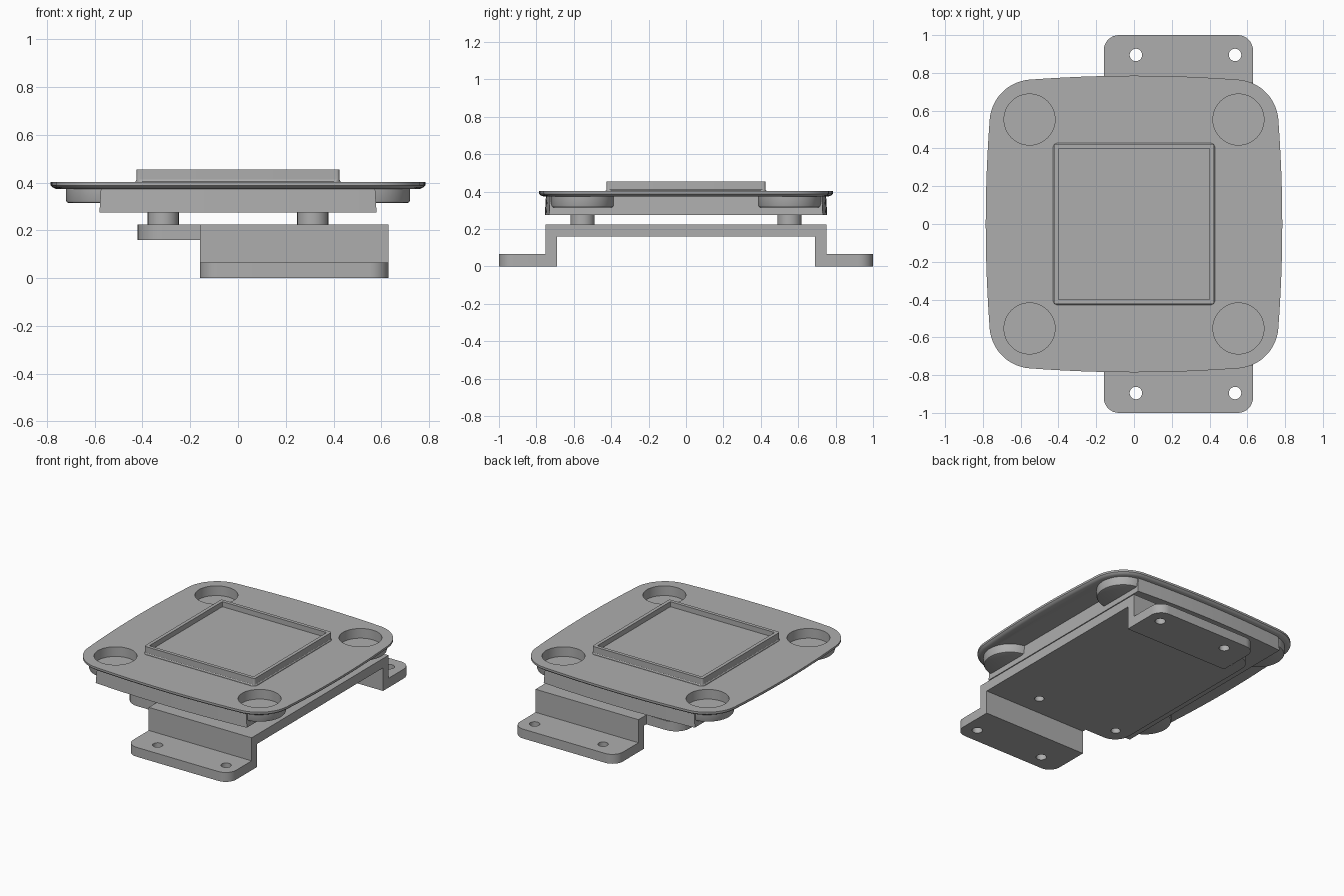
import bpy, bmesh, math
from mathutils import Vector

if "Cube" in bpy.data.objects:
    bpy.data.objects.remove(bpy.data.objects["Cube"])

grey = bpy.data.materials.new("matte_grey")
grey.diffuse_color = (0.42, 0.42, 0.42, 1)
grey.use_nodes = True
grey.node_tree.nodes["Principled BSDF"].inputs["Base Color"].default_value = grey.diffuse_color


def finish(name, bm, smooth=True):
    bmesh.ops.recalc_face_normals(bm, faces=bm.faces)
    me = bpy.data.meshes.new(name)
    bm.to_mesh(me)
    bm.free()
    ob = bpy.data.objects.new(name, me)
    bpy.context.collection.objects.link(ob)
    me.materials.append(grey)
    if smooth:
        shade(ob)
    return ob


def activate(ob):
    bpy.ops.object.select_all(action='DESELECT')
    ob.select_set(True)
    bpy.context.view_layer.objects.active = ob


def shade(ob):
    activate(ob)
    bpy.ops.object.shade_smooth_by_angle(angle=math.radians(30))


def stack(name, layers):
    """Closed solid through equal-length outlines: [(outline, z), ...]."""
    bm = bmesh.new()
    rings = [[bm.verts.new((x, y, z)) for x, y in o] for o, z in layers]
    for a, b in zip(rings, rings[1:]):
        for i in range(len(a)):
            j = (i + 1) % len(a)
            bm.faces.new((a[i], a[j], b[j], b[i]))
    bm.faces.new(rings[0][::-1])
    bm.faces.new(rings[-1])
    return finish(name, bm)


def lathe(name, profile, cx, cy, n=48):
    """Revolve (r, z) points, closing both ends with flat caps."""
    def ring(r):
        return [(cx + r * math.cos(2 * math.pi * i / n),
                 cy + r * math.sin(2 * math.pi * i / n)) for i in range(n)]
    return stack(name, [(ring(r), z) for r, z in profile])


def rounded(x0, x1, y0, y1, r, n=6):
    pts = []
    for k, (cx, cy) in enumerate([(x1 - r, y1 - r), (x0 + r, y1 - r),
                                  (x0 + r, y0 + r), (x1 - r, y0 + r)]):
        for i in range(n + 1):
            a = math.pi / 2 * (k + i / n)
            pts.append((cx + r * math.cos(a), cy + r * math.sin(a)))
    return pts


def cut(targets, cutters):
    for t in targets:
        activate(t)
        for c in cutters:
            m = t.modifiers.new("cut", 'BOOLEAN')
            m.operation, m.solver, m.object = 'DIFFERENCE', 'EXACT', c
            bpy.ops.object.modifier_apply(modifier=m.name)
        shade(t)
    for c in cutters:
        bpy.data.objects.remove(c)


# Bowed-square tray outline with concentric rounded corners
def tray_outline(inset):
    c, r, sag = 0.535, 0.23 - inset, 0.021
    tilt = math.radians(4.3)
    e = c + r * math.sin(tilt)
    quarter = []
    for i in range(12):
        y = -e + 2 * e * i / 12
        quarter.append((0.785 - inset - sag * (y / e) ** 2, y))
    for i in range(13):
        a = tilt + (math.pi / 2 - 2 * tilt) * i / 13
        quarter.append((c + r * math.cos(a), c + r * math.sin(a)))
    pts = []
    for k in range(4):
        for x, y in quarter:
            for _ in range(k):
                x, y = -y, x
            pts.append((x, y))
    return pts


tray = stack("tray_flange", [(tray_outline(0.022), 0.374), (tray_outline(0.008), 0.38),
                             (tray_outline(0), 0.388), (tray_outline(0), 0.402)])


# Lower body: straight sides, bowed front and back
def body_outline(inset):
    w = 0.58 - inset
    top = [(w - 2 * w * i / 16, 0.755 - inset - 0.021 * ((1 - i / 8) * w / 0.55) ** 2)
           for i in range(17)]
    return top + [(-x, -y) for x, y in top]


body = stack("tray_body", [(body_outline(0), 0.275), (body_outline(0.006), 0.376)])

# Corner cups
corners = [(sx * 0.553, sy * 0.553) for sx in (-1, 1) for sy in (-1, 1)]
cut([tray, body], [lathe("cutter", [(0.15, 0.325), (0.15, 0.5)], x, y) for x, y in corners])
for x, y in corners:
    lathe("corner_cup", [(0.155, 0.314), (0.163, 0.317), (0.167, 0.325), (0.167, 0.385),
                         (0.15, 0.402), (0.135, 0.402), (0.135, 0.335)], x, y)

# Raised square frame around a shallow recess
frame = stack("raised_frame", [(rounded(-0.43, 0.43, -0.43, 0.43, 0.03), 0.398),
                               (rounded(-0.43, 0.43, -0.43, 0.43, 0.03), 0.405),
                               (rounded(-0.424, 0.424, -0.424, 0.424, 0.012), 0.412),
                               (rounded(-0.424, 0.424, -0.424, 0.424, 0.012), 0.455)])
cut([frame], [stack("cutter", [(rounded(-0.4, 0.4, -0.4, 0.4, 0.004), 0.42),
                               (rounded(-0.4, 0.4, -0.4, 0.4, 0.004), 0.5)])])

# Support posts between bracket and tray
post_spots = [(sx * 0.313, sy * 0.553) for sx in (-1, 1) for sy in (-1, 1)]
posts = [lathe("support_post", [(0.065, 0.224), (0.065, 0.277)], x, y, 32)
         for x, y in post_spots]

# Bracket: stepped profile swept across x, outer foot corners rounded
half = [(1, 0), (1, 0.065), (0.75, 0.065), (0.75, 0.225)]
under = [(0.69, 0.16), (0.69, 0)]
profile = (half + [(-y, z) for y, z in half[::-1]]
           + [(-y, z) for y, z in under[::-1]] + under)
bm = bmesh.new()
face = bm.faces.new([bm.verts.new((-0.16, y, z)) for y, z in profile])
swept = bmesh.ops.extrude_face_region(bm, geom=[face])
bmesh.ops.translate(bm, vec=Vector((0.79, 0, 0)),
                    verts=[g for g in swept["geom"] if isinstance(g, bmesh.types.BMVert)])
ends = [e for e in bm.edges if all(abs(v.co.y) > 0.99 for v in e.verts)
        and abs(e.verts[0].co.z - e.verts[1].co.z) > 0.01]
bmesh.ops.bevel(bm, geom=ends, offset=0.08, segments=8, profile=0.5, affect='EDGES')
bracket = finish("bracket", bm)

# Side extension of the bracket plate
ear = [p for p in rounded(-0.42, 0, -0.663, 0.663, 0.11, 8) if p[0] < -0.2]
ear = ear + [(-0.16, -0.663), (-0.16, 0.663)]
side = stack("bracket_side_plate", [(ear, 0.16), (ear, 0.225)])

# Screw holes in the feet and beneath the posts
foot_holes = [lathe("cutter", [(0.033, -0.1), (0.033, 0.1)], x, y, 32)
              for x in (0.01, 0.535) for y in (-0.895, 0.895)]
cut([bracket], foot_holes)
for (x, y), post in zip(post_spots, posts):
    plate = bracket if x > 0 else side
    cut([plate, post], [lathe("cutter", [(0.03, 0.1), (0.03, 0.262)], x, y, 32)])
